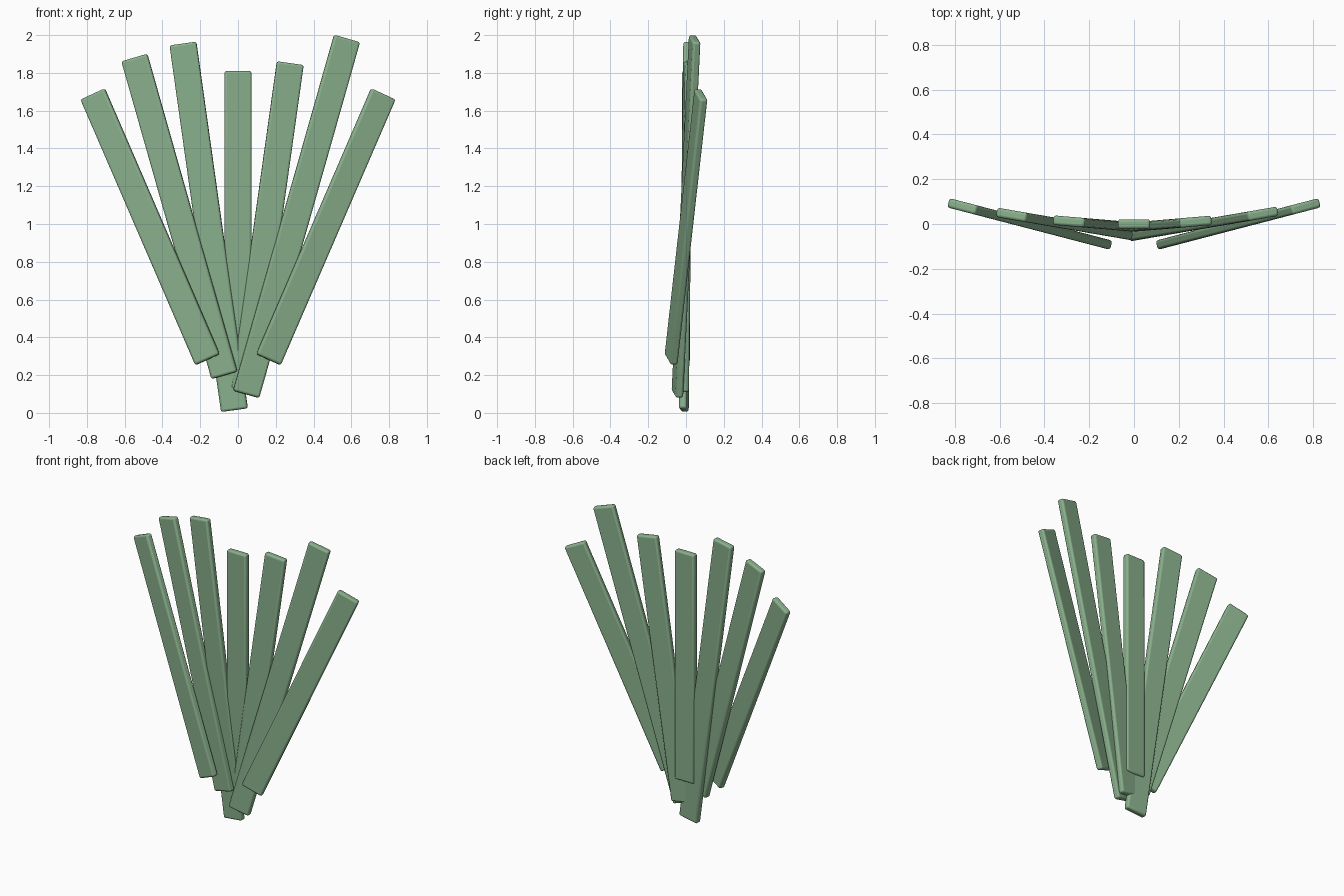
import bpy

if "Cube" in bpy.data.objects:
    bpy.data.objects.remove(bpy.data.objects["Cube"])

mat = bpy.data.materials.new("leaf_green")
mat.diffuse_color = (0.25, 0.43, 0.26, 1)
mat.use_nodes = True
mat.node_tree.nodes["Principled BSDF"].inputs["Base Color"].default_value = mat.diffuse_color

WIDTH, THICK = 0.143, 0.042
LENGTHS = (1.54, 1.75, 1.96)  # repeating blade lengths

# Seven flat blades fanned out and curved gently backwards at the sides
for i in range(7):
    k = i - 3
    z = 0.985 if i % 2 == 0 else 1.04
    bpy.ops.mesh.primitive_cube_add(size=1, location=(0.155 * k, 0, z),
                                    rotation=(0, 0.14 * k, 0.085 * k))
    blade = bpy.context.object
    blade.name = f"blade_{i + 1}"
    blade.scale = (WIDTH, THICK, LENGTHS[i % 3])
    bpy.ops.object.transform_apply(location=False, rotation=False, scale=True)
    # Softly rounded edges
    bevel = blade.modifiers.new("rounded_edges", "BEVEL")
    bevel.width = 0.012
    bevel.segments = 3
    bpy.ops.object.shade_smooth_by_angle()
    blade.data.materials.append(mat)
